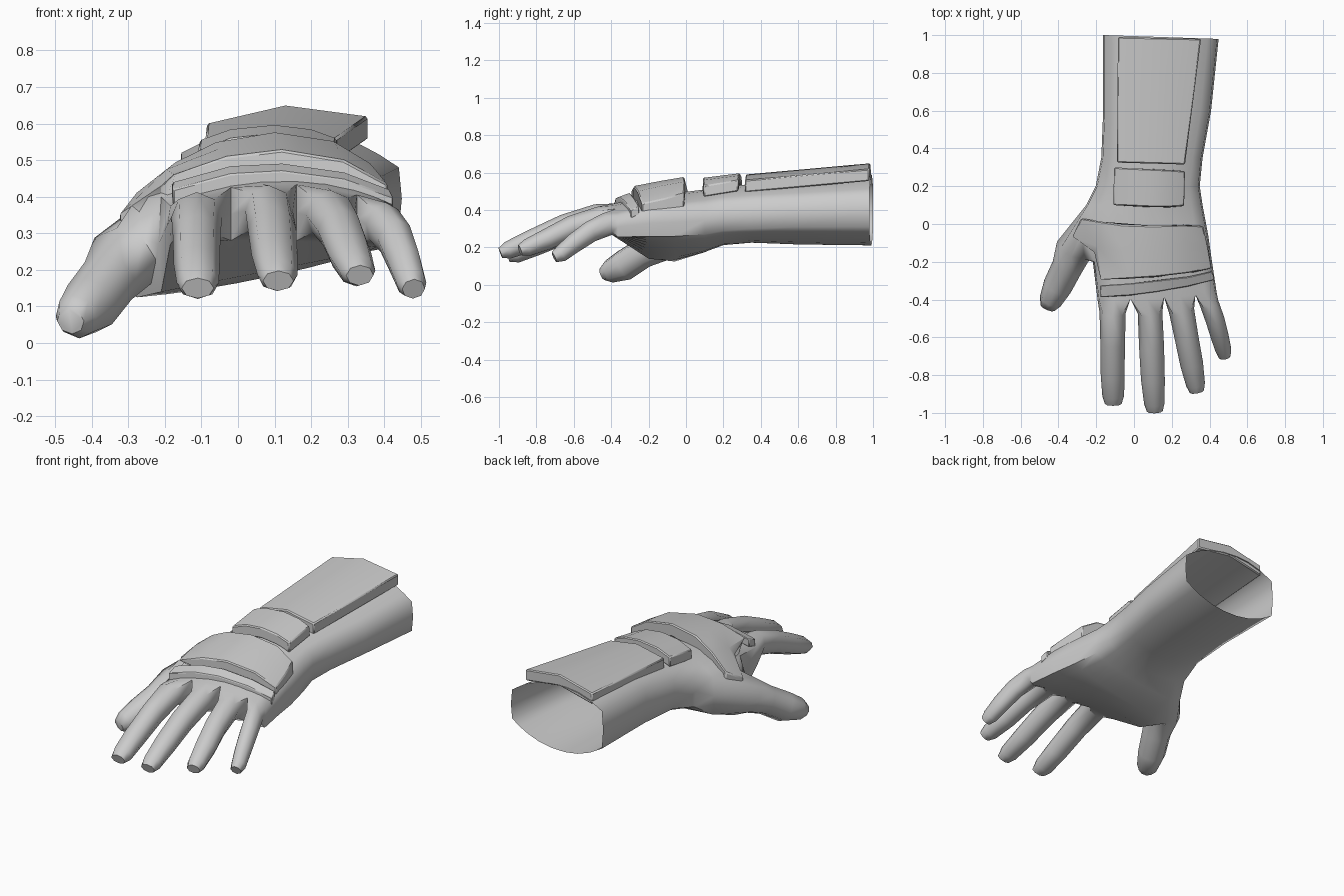
import bpy, bmesh, math
from mathutils import Vector


def finish(name, bm, angle):
    bmesh.ops.recalc_face_normals(bm, faces=bm.faces)
    me = bpy.data.meshes.new(name)
    bm.to_mesh(me)
    bm.free()
    ob = bpy.data.objects.new(name, me)
    bpy.context.collection.objects.link(ob)
    bpy.ops.object.select_all(action='DESELECT')
    ob.select_set(True)
    bpy.context.view_layer.objects.active = ob
    bpy.ops.object.shade_smooth_by_angle(angle=math.radians(angle))
    return ob


def bridge(bm, a, b, skip=()):
    n = len(a)
    for i in range(n):
        if i not in skip:
            bm.faces.new((a[i], a[(i + 1) % n], b[(i + 1) % n], b[i]))


# ---- Hand and forearm: one connected skin ----
bm = bmesh.new()
TS = [0, .13, .27, .41, .56, .70, .83, .915, 1]   # columns, two per finger

# y, left x, right x, top z (left, centre, right), bottom z (left, centre, right)
stations = [
    (1.0, -.155, .44, .52, .59, .48, .30, .21, .31),
    (.60, -.155, .40, .50, .565, .46, .30, .215, .31),
    (.35, -.165, .355, .46, .54, .45, .29, .225, .30),
    (.20, -.195, .34, .43, .525, .44, .25, .215, .29),
    (.10, -.245, .355, .40, .51, .42, .18, .19, .27),
    (-.06, -.275, .385, .40, .49, .41, .125, .175, .26),
    (-.20, -.21, .405, .40, .475, .40, .14, .20, .26),
    (-.39, -.185, .43, .375, .435, .365, .27, .28, .255),
]


def profile(t, l, c, r):
    return l + (r - l) * t + (c - (l + r) / 2) * (1 - abs(2 * t - 1) ** 2.2)


rings = []
for k, (y, xl, xr, a, b, c, d, e, f) in enumerate(stations):
    def pos(t, z, bulge=0):
        x = xl + (xr - xl) * t + bulge
        skew = -.02 * t if k == 0 else (.035 * t * t - .01 if k == 7 else 0)
        return bm.verts.new((x, y + skew, z))
    ring = [pos(t, profile(t, a, b, c)) for t in TS]
    ring.append(pos(1, (c + f) / 2, .008))
    ring += [pos(t, profile(t, d, e, f)) for t in reversed(TS)]
    ring.append(pos(0, (a + d) / 2, -.008))
    rings.append(ring)
for k in range(7):
    bridge(bm, rings[k], rings[k + 1], skip=(18, 19) if k in (4, 5) else ())


def digit(base, path):
    """Grow an eight-sided finger from a base loop; path = x, y, z, half width, half height."""
    pts = [Vector(p[:3]) for p in path]
    prev = base
    for i, p in enumerate(path):
        d = (pts[min(i + 1, len(pts) - 1)] - pts[max(i - 1, 0)]).normalized()
        s = Vector((0, 0, 1)).cross(d).normalized()
        u = d.cross(s)
        ring = []
        for j in range(8):
            ang = math.radians(135 - 45 * j)
            ring.append(bm.verts.new(pts[i] + s * math.cos(ang) * p[3] * 1.05
                                     + u * math.sin(ang) * p[4] * 1.05))
        bridge(bm, prev, ring)
        prev = ring
    bm.faces.new(prev)


# Four fingers share web points with each other
fr = rings[7]
mids = [fr[19]]
for i in (2, 4, 6):
    m = (fr[i].co + fr[18 - i].co) / 2
    mids.append(bm.verts.new(m + Vector((0, .01, 0))))
mids.append(fr[9])
fingers = [
    [(-.113, -.47, .345, .066, .068), (-.113, -.63, .292, .062, .062), (-.113, -.80, .215, .06, .055),
     (-.11, -.91, .165, .055, .046), (-.11, -.953, .15, .042, .028)],
    [(.085, -.47, .362, .062, .068), (.093, -.65, .312, .063, .062), (.10, -.82, .24, .06, .055),
     (.108, -.95, .186, .052, .045), (.11, -.992, .17, .04, .028)],
    [(.252, -.46, .35, .064, .066), (.28, -.61, .308, .06, .06), (.305, -.74, .245, .058, .054),
     (.326, -.85, .198, .048, .044), (.333, -.888, .185, .036, .028)],
    [(.398, -.42, .325, .048, .06), (.43, -.51, .285, .048, .055), (.455, -.60, .222, .045, .05),
     (.474, -.67, .165, .04, .042), (.480, -.705, .148, .03, .028)],
]
for n, path in enumerate(fingers):
    i = 2 * n
    base = [fr[i], fr[i + 1], fr[i + 2], mids[n + 1],
            fr[16 - i], fr[17 - i], fr[18 - i], mids[n]]
    digit(base, path)

# Thumb grows out of the opening left in the side of the palm
A, B, C = rings[4:7]
digit([A[0], B[0], C[0], C[19], C[18], B[18], A[18], A[19]],
      [(-.315, -.13, .225, .095, .095), (-.355, -.23, .17, .078, .078),
       (-.405, -.33, .105, .074, .08), (-.443, -.41, .072, .058, .06),
       (-.458, -.445, .06, .038, .035)])
finish("hand_and_forearm", bm, 60)


# ---- Armour plates ----
def plate(name, rows, thick, bevel=.006):
    """Solid plate from rows of top points running left to right."""
    bm = bmesh.new()
    prev = None
    for row in rows:
        ring = [bm.verts.new(p) for p in row]
        ring += [bm.verts.new((x, y, z - thick)) for x, y, z in reversed(row)]
        if prev:
            bridge(bm, prev, ring)
        else:
            bm.faces.new(ring)
        prev = ring
    bm.faces.new(prev)
    ob = finish(name, bm, 30)
    b = ob.modifiers.new("edge", 'BEVEL')
    b.width = bevel
    b.segments = 1
    b.limit_method = 'ANGLE'
    b.angle_limit = math.radians(50)


plate("forearm_plate", [
    [(-.085, .99, .60), (.13, .985, .65), (.355, .98, .62)],
    [(-.09, .325, .555), (.09, .32, .59), (.27, .315, .56)]], .065)

plate("wrist_plate", [
    [(-.105, .30, .555), (-.02, .295, .585), (.10, .29, .597), (.20, .285, .585), (.27, .28, .56)],
    [(-.11, .10, .525), (-.02, .095, .56), (.09, .09, .572), (.19, .09, .56), (.265, .095, .53)]], .06)

plate("back_of_hand_plate", [
    [(-.28, .03, .41), (-.17, .012, .495), (-.06, -.005, .55), (.10, -.01, .577), (.26, -.005, .553), (.365, -.01, .49)],
    [(-.325, -.065, .35), (-.195, -.12, .475), (-.05, -.14, .532), (.11, -.14, .555), (.275, -.13, .53), (.39, -.12, .46)],
    [(-.21, -.15, .43), (-.175, -.30, .46), (-.03, -.29, .51), (.12, -.28, .528), (.29, -.26, .50), (.41, -.235, .435)]],
    .075)

plate("knuckle_strip", [
    [(-.18, -.325, .44), (-.02, -.315, .485), (.12, -.30, .492), (.29, -.28, .468), (.415, -.25, .42)],
    [(-.178, -.388, .42), (-.02, -.378, .462), (.12, -.36, .47), (.29, -.33, .447), (.425, -.295, .40)]], .045, .004)
